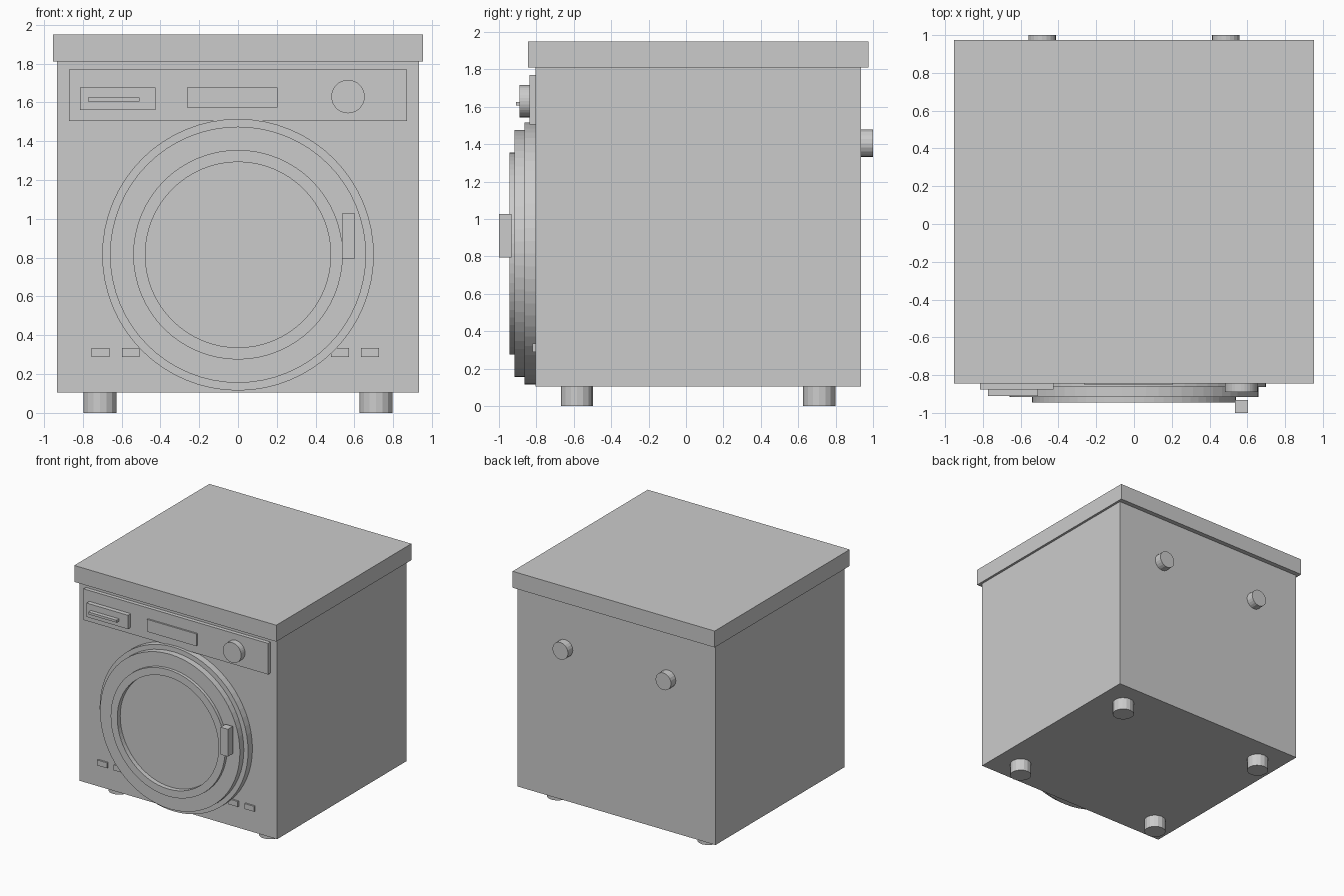
import bpy, bmesh
from math import sin, cos, pi

if "Cube" in bpy.data.objects:
    bpy.data.objects.remove(bpy.data.objects["Cube"])


def box(name, x0, x1, y0, y1, z0, z1):
    bm = bmesh.new()
    bmesh.ops.create_cube(bm, size=1)
    for v in bm.verts:
        v.co = ((x0 + x1) / 2 + v.co.x * (x1 - x0),
                (y0 + y1) / 2 + v.co.y * (y1 - y0),
                (z0 + z1) / 2 + v.co.z * (z1 - z0))
    return finish(name, bm)


def finish(name, bm):
    bmesh.ops.recalc_face_normals(bm, faces=bm.faces)
    me = bpy.data.meshes.new(name)
    bm.to_mesh(me)
    bm.free()
    ob = bpy.data.objects.new(name, me)
    bpy.context.collection.objects.link(ob)
    return ob


def cylinder(name, loc, r, depth, sides, along_y=True):
    rot = (pi / 2, 0, 0) if along_y else (0, 0, 0)
    bpy.ops.mesh.primitive_cylinder_add(vertices=sides, radius=r, depth=depth,
                                        location=loc, rotation=rot)
    bpy.context.object.name = name
    return bpy.context.object


def ring(name, r_in, r_out, y0, y1, z, sides=64):
    # Rectangular section revolved about the door axis
    bm = bmesh.new()
    section = [(r_in, y0), (r_out, y0), (r_out, y1), (r_in, y1)]
    loops = []
    for i in range(sides):
        a = 2 * pi * i / sides
        loops.append([bm.verts.new((r * cos(a), y, z + r * sin(a))) for r, y in section])
    for i in range(sides):
        a, b = loops[i], loops[(i + 1) % sides]
        for j in range(4):
            k = (j + 1) % 4
            bm.faces.new((a[j], a[k], b[k], b[j]))
    return finish(name, bm)


# Cabinet and worktop
box("cabinet", -0.933, 0.933, -0.805, 0.935, 0.105, 1.81)
box("top_lid", -0.953, 0.953, -0.845, 0.975, 1.81, 1.95)

# Control panel with drawer, display and dial
box("control_panel", -0.87, 0.87, -0.838, -0.80, 1.505, 1.77)
box("detergent_drawer", -0.815, -0.425, -0.876, -0.83, 1.56, 1.678)
box("drawer_handle", -0.773, -0.508, -0.91, -0.87, 1.606, 1.626)
box("display", -0.263, 0.204, -0.852, -0.83, 1.573, 1.678)
cylinder("dial", (0.567, -0.86, 1.63), 0.086, 0.06, 32)

# Round door: stepped rings, recessed glass, handle
DOOR_Z = 0.815
ring("door_outer_ring", 0.54, 0.70, -0.864, -0.80, DOOR_Z)
ring("door_middle_ring", 0.53, 0.66, -0.917, -0.86, DOOR_Z)
ring("door_inner_ring", 0.478, 0.54, -0.944, -0.82, DOOR_Z)
cylinder("door_glass", (0, -0.857, DOOR_Z), 0.48, 0.094, 64)
box("door_handle", 0.536, 0.604, -1.0, -0.933, 0.795, 1.028)

# Small lower vents
for i, x in enumerate((-0.708, -0.553, 0.525, 0.68)):
    box(f"lower_vent_{i + 1}", x - 0.046, x + 0.046, -0.82, -0.80, 0.289, 0.335)

# Feet and rear hose connectors
for side, x in (("left", -1), ("right", 1)):
    for end, y in (("front", -0.583), ("back", 0.712)):
        cylinder(f"{end}_{side}_foot", (x * 0.711, y, 0.055), 0.086, 0.11, 16, False)
    cylinder(f"{side}_hose_connector", (x * 0.486, 0.96, 1.405), 0.073, 0.08, 20)
